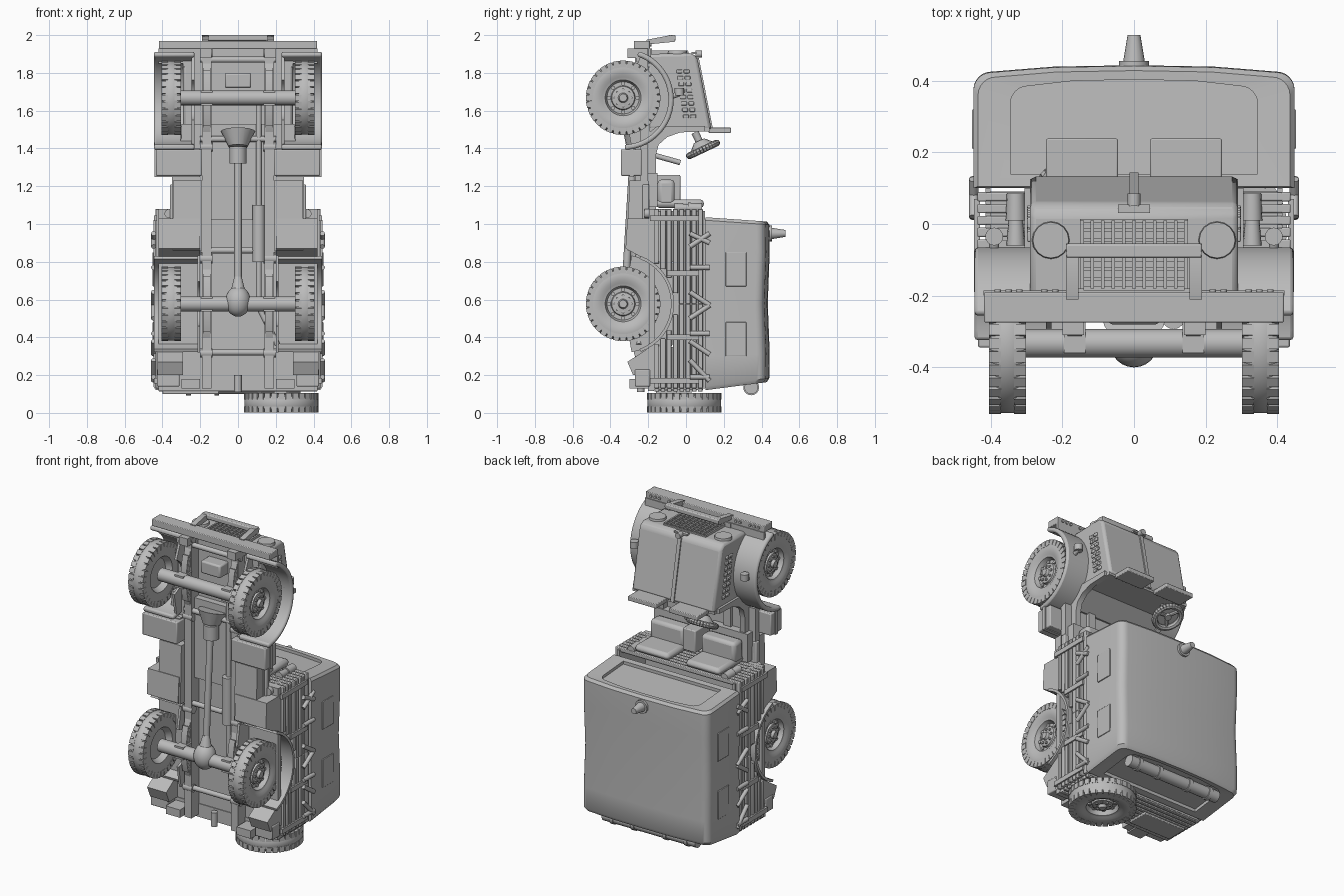
import bpy, bmesh
from math import sin, cos, pi, radians, sqrt
from mathutils import Matrix, Vector

cube = bpy.data.objects.get("Cube")
if cube:
    bpy.data.objects.remove(cube)

grey = bpy.data.materials.new("plain grey")
grey.use_nodes = True
grey.diffuse_color = (0.5, 0.5, 0.5, 1)
grey.node_tree.nodes["Principled BSDF"].inputs["Base Color"].default_value = grey.diffuse_color
parts = []


def place(name, mesh, matrix=None):
    obj = bpy.data.objects.new(name, mesh)
    bpy.context.collection.objects.link(obj)
    if matrix:
        obj.matrix_world = matrix
    parts.append(obj)
    return obj


def finish(name, bm, bevel=0.0):
    bmesh.ops.recalc_face_normals(bm, faces=bm.faces)
    mesh = bpy.data.meshes.new(name)
    bm.to_mesh(mesh)
    bm.free()
    mesh.materials.append(grey)
    obj = place(name, mesh)
    if bevel:
        mod = obj.modifiers.new("soft edges", 'BEVEL')
        mod.width, mod.segments = bevel, 2
    return obj


def add_box(bm, xs, ys, zs, turn=Matrix()):
    mid = Vector([(a + b) / 2 for a, b in (xs, ys, zs)])
    size = Matrix.Diagonal([abs(b - a) for a, b in (xs, ys, zs)] + [1])
    bmesh.ops.create_cube(bm, size=1, matrix=turn @ Matrix.Translation(mid) @ size)


def add_rod(bm, p, q, r, r2=None, sides=16):
    p, q = Vector(p), Vector(q)
    turn = (q - p).to_track_quat('Z', 'Y').to_matrix().to_4x4()
    bmesh.ops.create_cone(bm, cap_ends=True, segments=sides, radius1=r, radius2=r if r2 is None else r2,
                          depth=(q - p).length, matrix=Matrix.Translation((p + q) / 2) @ turn)


def sides_of(name, pair):
    return [(1, "left_" + name), (-1, "right_" + name)] if pair else [(1, name)]


def box(name, xs, ys, zs, bevel=0.0, pair=False):
    for s, label in sides_of(name, pair):
        bm = bmesh.new()
        add_box(bm, [s * x for x in xs], ys, zs)
        finish(label, bm, bevel)


def rod(name, p, q, r, r2=None, pair=False):
    for s, label in sides_of(name, pair):
        bm = bmesh.new()
        add_rod(bm, (s * p[0], *p[1:]), (s * q[0], *q[1:]), r, r2)
        finish(label, bm)


def prism(name, points, xs, bevel=0.0, pair=False):
    """Extrude a (y, z) outline across x."""
    for s, label in sides_of(name, pair):
        bm = bmesh.new()
        rings = [[bm.verts.new((s * x, y, z)) for y, z in points] for x in xs]
        for ring in rings:
            bm.faces.new(ring)
        for i in range(len(points)):
            bm.faces.new((rings[0][i - 1], rings[0][i], rings[1][i], rings[1][i - 1]))
        finish(label, bm, bevel)


def arch(cy, cz, r, thick, start, end, steps=18):
    angles = [radians(start + (end - start) * i / steps) for i in range(steps + 1)]
    return ([(cy + r * cos(a), cz + r * sin(a)) for a in angles]
            + [(cy + (r - thick) * cos(a), cz + (r - thick) * sin(a)) for a in reversed(angles)])


# Wheel: spun tyre and rim profile with shoulder lugs, bolts and hub
AXLE_Y, FRONT_Z, REAR_Z = -0.333, 1.668, 0.577
bm = bmesh.new()
profile = [(0, .047), (.02, .047), (.026, .03), (.06, .025), (.064, .01), (.085, .01), (.095, .038), (.11, .042),
           (.125, .05), (.155, .052), (.18, .046), (.195, .022), (.195, -.022), (.18, -.046), (.155, -.052),
           (.11, -.045), (.09, -.01), (0, -.01)]
ring = [bm.verts.new((r, 0, z)) for r, z in profile]
edges = [bm.edges.new(pair) for pair in zip(ring, ring[1:])]
bmesh.ops.spin(bm, geom=ring + edges, axis=(0, 0, 1), cent=(0, 0, 0), angle=2 * pi, steps=64)
bmesh.ops.remove_doubles(bm, verts=bm.verts, dist=.0005)
for i in range(32):
    for zs in ((.018, .052), (-.052, -.018)):
        add_box(bm, (.16, .197), (-.0155, .0155), zs, Matrix.Rotation(i * pi / 16, 4, 'Z'))
for i in range(8):
    a = i * pi / 4
    add_rod(bm, (.075 * cos(a), .075 * sin(a), 0), (.075 * cos(a), .075 * sin(a), .018), .011, sides=8)
    add_rod(bm, (.043 * cos(a), .043 * sin(a), .02), (.043 * cos(a), .043 * sin(a), .035), .008, sides=6)
first = finish("left_front_wheel", bm)
quarter = Matrix.Rotation(pi / 2, 4, 'Y')
first.matrix_world = Matrix.Translation((.353, AXLE_Y, FRONT_Z)) @ quarter
place("right_front_wheel", first.data, Matrix.Translation((-.353, AXLE_Y, FRONT_Z)) @ quarter.inverted())
place("left_rear_wheel", first.data, Matrix.Translation((.353, AXLE_Y, REAR_Z)) @ quarter)
place("right_rear_wheel", first.data, Matrix.Translation((-.353, AXLE_Y, REAR_Z)) @ quarter.inverted())
place("spare_wheel", first.data, Matrix.Translation((.23, -.01, .053)) @ Matrix.Rotation(pi, 4, 'X'))

# Chassis, axles and drive line
box("chassis_rail", (.14, .19), (-.27, -.18), (.13, 1.93), pair=True)
for i, z in enumerate((.32, .86, 1.45, 1.87)):
    rod("cross_member_%d" % i, (-.2, -.25, z), (.2, -.25, z), .016)
for name, z in (("front", FRONT_Z), ("rear", REAR_Z)):
    rod(name + "_axle", (-.31, AXLE_Y, z), (.31, AXLE_Y, z), .04)
    for leaf in range(3):
        span = 30 - 7 * leaf
        prism("%s_spring_leaf_%d" % (name, leaf), arch(.24 - .012 * leaf, z, .53, .011, 180 - span, 180 + span),
              (.145, .185), pair=True)
    box(name + "_spring_clamp", (.135, .195), (-.36, -.27), (z - .04, z + .04), pair=True)
    for end in (-.26, .24):
        rod("%s_shackle" % name, (.135, -.25, z + end), (.2, -.25, z + end), .025, pair=True)
box("engine_sump", (-.07, .07), (-.28, -.18), (1.72, 1.8), .01)
bm = bmesh.new()
bmesh.ops.create_uvsphere(bm, u_segments=24, v_segments=14, radius=.067,
                          matrix=Matrix.Translation((0, AXLE_Y, .59)) @ Matrix.Diagonal((1, 1, 1.2, 1)))
finish("differential", bm)
rod("differential_neck", (0, AXLE_Y, .62), (0, -.32, .72), .045, .02)
rod("drive_shaft", (0, -.32, .68), (0, -.28, 1.34), .02)
rod("gearbox_neck", (0, -.27, 1.32), (0, -.27, 1.41), .045)
rod("gearbox_bell", (0, -.27, 1.41), (0, -.25, 1.49), .05, .09)
rod("exhaust_pipe", (.11, -.25, .55), (.11, -.25, 1.65), .015)
rod("exhaust_tail", (.11, -.25, .56), (.21, -.25, .36), .015)
rod("muffler", (.11, -.26, .8), (.11, -.26, 1.1), .033)

# Bumper and brush guard
box("front_bumper", (-.418, .418), (-.275, -.19), (1.927, 1.97), .004)
box("bumper_bracket", (.14, .2), (-.31, -.2), (1.88, 1.93), pair=True)
box("front_valance", (-.29, .29), (-.205, -.185), (1.83, 1.93))
prism("guard_post", [(-.21, 1.95), (-.21, 1.975), (-.08, 2), (-.055, 1.99), (-.06, 1.965)], (.155, .19), pair=True)
box("guard_bar", (-.19, .19), (-.095, -.055), (1.97, 2), .006)
for x in (.22, .25, .32, .35, .38):
    rod("bumper_bolt", (x, -.195, 1.95), (x, -.183, 1.95), .009, pair=True)

# Bonnet, grille, lamps
prism("bonnet", [(-.2, 1.9), (.03, 1.905), (.06, 1.88), (.135, 1.5), (-.2, 1.5)], (-.29, .29), .016)
prism("bonnet_ridge", [(.055, 1.88), (.068, 1.88), (.143, 1.5), (.13, 1.5)], (-.012, .012))
rod("bonnet_catch", (0, .05, 1.9), (0, .085, 1.9), .018)
box("badge_plate", (-.045, .045), (.03, .055), (1.9, 1.911))
bm = bmesh.new()
for i in range(11):
    x = -.145 + .029 * i
    add_box(bm, (x - .005, x + .005), (-.18, .01), (1.89, 1.918))
for i in range(8):
    y = -.18 + .027 * i
    add_box(bm, (-.15, .15), (y - .005, y + .005), (1.89, 1.913))
finish("grille", bm)
rod("headlamp", (.232, -.045, 1.88), (.232, -.045, 1.918), .056, .05, pair=True)
rod("side_lamp", (.39, -.035, 1.68), (.39, -.035, 1.72), .025, pair=True)
rod("side_lamp_stalk", (.39, -.09, 1.67), (.39, -.035, 1.69), .014, pair=True)
for shift in (-.02, .018):
    for i in range(8):
        z = 1.57 + .034 * i
        row = shift + .02 - .005 * i
        box("louvre", (.28, .298), (row - .015, row + .015), (z - .01, z + .01), .004, pair=True)

# Mudguards
prism("front_mudguard", arch(AXLE_Y, 1.66, .268, .028, 72, -88, 24), (.23, .445), .01, pair=True)
prism("front_inner_wing", arch(AXLE_Y, 1.66, .26, .15, 68, -80), (.23, .245), pair=True)
box("wing_apron", (.19, .42), (-.2, -.185), (1.85, 1.93), pair=True)
prism("rear_mudguard", arch(AXLE_Y, REAR_Z, .27, .016, 70, -70), (.21, .445), pair=True)
prism("rear_inner_wing", arch(AXLE_Y, REAR_Z, .26, .14, 80, -80), (.2, .215), pair=True)
prism("rear_arch_panel", arch(AXLE_Y, REAR_Z, .34, .075, 60, -60), (.4, .412), pair=True)
prism("mudguard_fore_box", [(-.32, .87), (-.31, 1.03), (-.17, 1.03), (-.165, .785)], (.2, .42), pair=True)
prism("mudguard_aft_box", [(-.31, .27), (-.28, .2), (-.17, .2), (-.165, .365)], (.29, .425), pair=True)

# Cab tub, firewall and seats
box("cab_floor", (-.35, .35), (-.24, -.2), (1.02, 1.42))
box("cab_toe_floor", (-.3, .3), (-.24, -.19), (1.4, 1.53))
prism("toe_board", [(-.21, 1.4), (-.19, 1.4), (-.06, 1.5), (-.1, 1.5)], (-.29, .29))
prism("cab_side", [(-.24, 1.05), (-.24, 1.45), (-.15, 1.52), (.1, 1.52), (.1, 1.49), (-.03, 1.485), (-.1, 1.46),
                   (-.145, 1.42), (-.16, 1.36), (-.16, 1.05)], (.27, .305), pair=True)
box("firewall", (-.29, .29), (-.2, .125), (1.49, 1.51))
box("windscreen", (.045, .245), (.12, .238), (1.482, 1.51), .004, pair=True)
box("seat_base", (.06, .33), (-.2, -.15), (1.09, 1.27), pair=True)
box("seat_cushion", (.06, .3), (-.15, -.06), (1.1, 1.235), .02, pair=True)
box("seat_back", (.06, .3), (-.16, .095), (1.085, 1.13), .02, pair=True)
box("centre_box", (-.045, .045), (-.2, -.03), (1.12, 1.26), .006)
rod("gear_lever", (.02, -.19, 1.37), (.02, -.03, 1.325), .014)
bm = bmesh.new()
for i in range(32):
    a, b = i * pi / 16, (i + 1) * pi / 16
    add_rod(bm, (.08 * cos(a), .08 * sin(a), 0), (.08 * cos(b), .08 * sin(b), 0), .018, sides=8)
for i in range(3):
    a = i * pi * 2 / 3
    add_rod(bm, (0, 0, -.01), (.08 * cos(a), .08 * sin(a), 0), .011, sides=8)
add_rod(bm, (0, 0, -.05), (0, 0, -.01), .03, .07)
add_rod(bm, (0, 0, -.1), (0, 0, .01), .02)
finish("steering_wheel", bm).matrix_world = (Matrix.Translation((-.18, .09, 1.395))
                                             @ Matrix.Rotation(pi + .44, 4, 'X'))

# Side lockers, steps and tanks
box("side_locker", (.19, .435), (-.345, -.235), (1.255, 1.395), .006, pair=True)
box("locker_strap", (.2, .441), (-.3, -.275), (1.25, 1.4), pair=True)
prism("underbed_tank", [(-.31, .86), (-.3, 1.23), (-.2, 1.23), (-.18, .86)], (.19, .345), pair=True)
box("step_rail", (.33, .36), (-.23, -.195), (.88, 1.21), .006, pair=True)
rod("step_bracket", (.365, -.22, 1.055), (.365, -.1, 1.055), .024, pair=True)
rod("bed_post", (.33, -.06, 1.085), (.33, .01, 1.085), .026, .02, pair=True)
rod("bed_post_head", (.33, .01, 1.085), (.33, .085, 1.085), .028, .025, pair=True)

# Slatted load bed, cut away around the rear wheels
box("bed_floor", (-.42, .42), (-.195, -.165), (.12, 1.08))
box("bed_wall", (.4, .415), (-.07, .1), (.13, 1.07), pair=True)
box("bed_wall_fore", (.4, .415), (-.18, -.07), (.8, 1.07), pair=True)
box("bed_wall_aft", (.4, .415), (-.18, -.07), (.13, .35), pair=True)
box("bed_front_wall", (-.41, .41), (-.18, .08), (1.05, 1.062))
box("tailgate", (-.41, .41), (-.18, .09), (.12, .135))
for i in range(8):
    y = -.155 + .033 * i
    gap = sqrt(max(0, .27 ** 2 - (y - .013 - AXLE_Y) ** 2))
    for zs in ((.13, REAR_Z - gap), (REAR_Z + gap, 1.08)):
        box("side_slat", (.41, .437), (y - .013, y + .013), zs, .004, pair=True)
    box("front_slat", (-.42, .42), (y - .012, y + .012), (1.055, 1.08), .004)
    box("rear_slat", (-.42, .42), (y - .012, y + .012), (.112, .13), .004)
for z, low in ((.17, -.19), (.4, -.1), (.74, -.1), (1.03, -.19)):
    box("bed_stake", (.43, .446), (low, .07), (z - .015, z + .015), pair=True)
for low, high in ((.88, .95), (.95, .9), (.77, .77), (.64, .57), (.5, .57), (.42, .42), (.38, .31), (.28, .17),
                  (.19, .19)):
    rod("canvas_tie", (.447, .02, low), (.447, .125, high), .013, pair=True)

# Canvas cover: lofted rounded sections with recessed ends


def section(half, low, high, z, tilt, radius=.05):
    right = [(half, low)]
    for i in range(7):
        a = i * pi / 12
        right.append((half - radius + radius * cos(a), high - radius + radius * sin(a)))
    right += [(half * .5, high + .014)]
    outline = right + [(0, high + .018)] + [(-x, y) for x, y in reversed(right)]
    return [(x, y, z + tilt * (y - .1)) for x, y in outline]


rings = [section(.345, .14, .385, .145, .13), section(.345, .14, .385, .125, .13), section(.435, .105, .41, .12, .13),
         section(.448, .1, .423, .14, .13), section(.448, .1, .425, .3, .05), section(.445, .1, .415, .58, 0),
         section(.448, .1, .425, .85, 0), section(.448, .1, .423, 1.02, -.07), section(.435, .105, .41, 1.036, -.07),
         section(.345, .14, .385, 1.034, -.07), section(.345, .14, .385, 1.015, -.07)]
bm = bmesh.new()
loops = [[bm.verts.new(v) for v in r] for r in rings]
for a, b in zip(loops, loops[1:]):
    for i in range(len(a)):
        bm.faces.new((a[i - 1], a[i], b[i], b[i - 1]))
bm.faces.new(loops[0])
bm.faces.new(loops[-1])
finish("canvas_cover", bm)
for z in (.39, .76):
    box("canvas_window", (.444, .452), (.21, .32), (z - .09, z + .09), .003, pair=True)
rod("roof_vent", (0, .43, .95), (0, .527, .95), .034, .018)
rod("roof_vent_base", (0, .43, .95), (0, .455, .95), .042)
rod("rolled_flap", (-.33, .345, .135), (.33, .345, .135), .036)
for x in (.1, .25):
    rod("flap_strap", (x, .345, .135), (x + .025, .345, .135), .042, pair=True)

# Tail fittings
box("rear_cross_bar", (-.42, .42), (-.2, -.17), (.115, .2))
box("tail_lamp_box", (.31, .43), (-.27, -.19), (.14, .23), .006, pair=True)
box("rear_bumperette", (.2, .3), (-.3, -.2), (.13, .18), pair=True)
box("rear_step", (-.4, -.1), (-.16, -.02), (.1, .12), .004)
rod("tow_hook", (0, -.24, .11), (0, -.24, .2), .02)
box("spare_carrier", (.19, .26), (-.05, .03), (.05, .12))

bpy.ops.object.select_all(action='DESELECT')
for obj in parts:
    obj.select_set(True)
bpy.context.view_layer.objects.active = parts[0]
bpy.ops.object.shade_smooth_by_angle(angle=radians(35))
